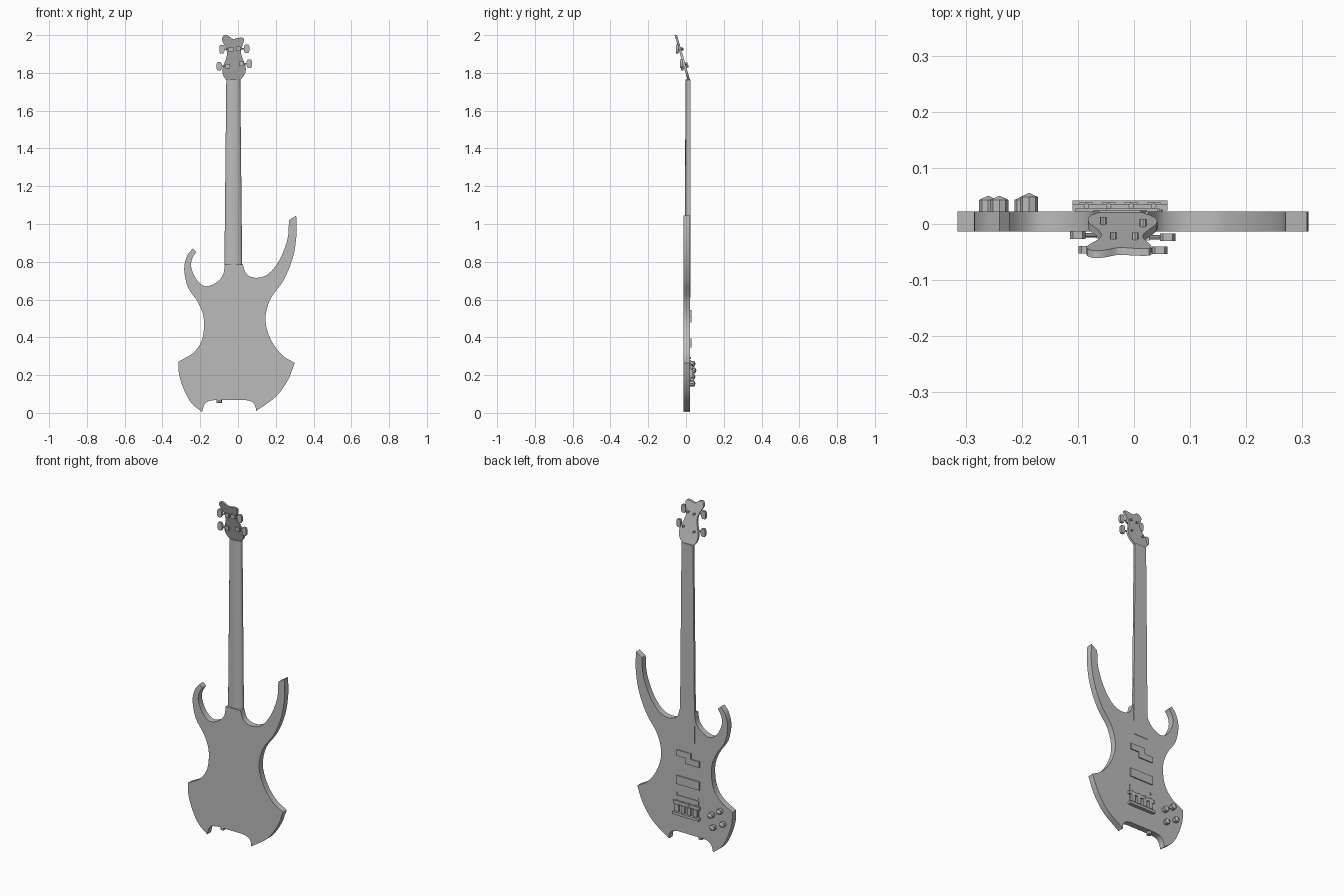
import bpy, bmesh, math
from mathutils import Vector, Matrix

if "Cube" in bpy.data.objects:
    bpy.data.objects.remove(bpy.data.objects["Cube"], do_unlink=True)

grey = bpy.data.materials.new("plain_grey")
grey.use_nodes = True
tone = (0.5, 0.5, 0.5, 1)
grey.diffuse_color = tone
grey.node_tree.nodes["Principled BSDF"].inputs["Base Color"].default_value = tone


def finish(name, bm, smooth=False):
    """Turn a bmesh into a named object with the shared material."""
    bmesh.ops.recalc_face_normals(bm, faces=bm.faces)
    mesh = bpy.data.meshes.new(name)
    bm.to_mesh(mesh)
    bm.free()
    mesh.materials.append(grey)
    obj = bpy.data.objects.new(name, mesh)
    bpy.context.collection.objects.link(obj)
    if smooth:
        bpy.ops.object.select_all(action="DESELECT")
        obj.select_set(True)
        bpy.context.view_layer.objects.active = obj
        bpy.ops.object.shade_smooth_by_angle(angle=math.radians(30))
    return obj


def spline(points, steps=4):
    """Smooth curve through the points, open at the ends."""
    pts = [Vector(p) for p in points]
    if len(pts) < 3:
        return pts
    ext = [2 * pts[0] - pts[1]] + pts + [2 * pts[-1] - pts[-2]]
    out = []
    for a, b, c, d in zip(ext, ext[1:], ext[2:], ext[3:]):
        for i in range(steps):
            t = i / steps
            out.append(0.5 * (2 * b + (c - a) * t + (2 * a - 5 * b + 4 * c - d) * t * t
                              + (3 * b - a - 3 * c + d) * t ** 3))
    return out + [pts[-1]]


def prism(name, outline, back, front, smooth=False):
    """Extrude an (x, z) outline in y; back and front are functions of z."""
    bm = bmesh.new()
    rings = [[bm.verts.new((p[0], y(p[1]), p[1])) for p in outline] for y in (back, front)]
    bm.faces.new(rings[0])
    bm.faces.new(rings[1])
    for i in range(len(outline)):
        j = (i + 1) % len(outline)
        bm.faces.new((rings[0][i], rings[0][j], rings[1][j], rings[1][i]))
    return finish(name, bm, smooth)


def flat(y):
    return lambda z: y


def plate(name, x0, x1, z0, z1, y0, y1):
    return prism(name, [(x0, z0), (x1, z0), (x1, z1), (x0, z1)], flat(y0), flat(y1))


def rod(name, start, end, r0, r1=None, sides=8):
    """Cylinder or cone between two points."""
    start, end = Vector(start), Vector(end)
    axis = end - start
    bm = bmesh.new()
    bmesh.ops.create_cone(bm, cap_ends=True, segments=sides, radius1=r0,
                          radius2=r0 if r1 is None else r1, depth=axis.length)
    turn = axis.to_track_quat("Z", "Y").to_matrix().to_4x4()
    bm.transform(Matrix.Translation((start + end) / 2) @ turn)
    return finish(name, bm)


# Body: curved runs meeting at sharp corners
runs = [
    [(-.19, .005), (-.18, .04), (-.16, .06), (-.125, .068)],
    [(.04, .068), (.075, .058), (.092, .035), (.095, .01)],
    [(.095, .01), (.2, .085), (.265, .175), (.3, .265)],
    [(.3, .265), (.235, .305), (.175, .385), (.145, .49), (.17, .6), (.24, .7),
     (.29, .82), (.31, .945), (.308, 1.045)],
    [(.27, 1.02), (.262, .92), (.22, .81), (.16, .735), (.095, .715), (.045, .735), (.025, .785)],
    [(-.07, .785), (-.08, .73), (-.115, .69), (-.17, .67), (-.215, .7), (-.245, .76),
     (-.245, .81), (-.222, .852)],
    [(-.24, .87), (-.27, .83), (-.285, .76), (-.265, .665), (-.215, .59), (-.185, .52),
     (-.18, .45), (-.195, .375), (-.24, .315), (-.315, .272)],
    [(-.315, .272), (-.312, .205), (-.285, .12), (-.245, .05), (-.19, .005)],
]
outline = []
for run in runs:
    for p in spline(run):
        if not outline or (p - outline[-1]).length > .002:
            outline.append(p)
outline.pop()
prism("body", outline, flat(-.013), flat(.022), True)

# Neck: half-round section tapering to the nut
bm = bmesh.new()
rings = []
for z, half, depth in ((.78, .047, .02), (1.765, .037, .017)):
    rings.append([bm.verts.new((-.025 - half * math.cos(math.pi * i / 12),
                                .014 - depth * math.sin(math.pi * i / 12), z)) for i in range(13)])
for ring in rings:
    bm.faces.new(ring)
for i in range(13):
    j = (i + 1) % 13
    bm.faces.new((rings[0][i], rings[0][j], rings[1][j], rings[1][i]))
finish("neck", bm, True)
prism("fretboard", [(-.073, .61), (.023, .61), (.012, 1.765), (-.062, 1.765)],
      flat(.014), flat(.0245))


# Headstock: leans back from the nut
def face_y(z):
    return .022 - .29 * (z - 1.76)


def rear_y(z):
    return face_y(z) - .013


head = [(-.06, 1.76), (-.08, 1.79), (-.08, 1.83), (-.06, 1.885), (-.062, 1.925), (-.085, 1.975),
        (-.072, 2), (-.05, 1.995), (-.027, 1.98), (0, 1.985), (.027, 1.985), (.03, 1.965),
        (.016, 1.92), (.021, 1.885), (.04, 1.835), (.037, 1.795), (.01, 1.76)]
prism("headstock", spline(head, 3), rear_y, face_y, True)

# Tuners: gear housing, shaft, oval key and string post
for n, (px, kx, z) in enumerate([(-.037, -.085, 1.925), (-.055, -.1, 1.835),
                                 (.002, .046, 1.928), (.016, .06, 1.848)]):
    tag = f"tuner_{n + 1}_"
    y = rear_y(z) - .007
    plate(tag + "housing", px - .012, px + .012, z - .011, z + .011, y - .006, y + .008)
    rod(tag + "shaft", (px, y, z), (kx, y, z), .004)
    key = [(kx + .014 * sx, z + sz) for sx, sz in
           ((-.6, -.023), (.6, -.023), (1, -.012), (1, .012), (.6, .023), (-.6, .023),
            (-1, .012), (-1, -.012))]
    prism(tag + "key", key, flat(y - .007), flat(y + .007))
    rod(tag + "post", (px, y, z), (px, face_y(z) + .012, z), .006)

# Pickups: split offset pair and a single bar
plate("neck_pickup_upper", -.05, .042, .51, .545, .02, .028)
plate("neck_pickup_lower", -.105, -.012, .478, .512, .02, .028)
plate("bridge_pickup", -.105, .045, .345, .395, .02, .028)

# Bridge: base plate, two bars and four saddles
plate("bridge_base", -.1, .05, .17, .28, .02, .026)
plate("bridge_front_bar", -.11, .06, .232, .25, .024, .036)
plate("bridge_rear_bar", -.11, .06, .17, .185, .024, .042)
for i in range(4):
    x = -.085 + i * .04
    plate(f"saddle_{i + 1}", x - .012, x + .012, .19, .23, .024, .038)
    rod(f"saddle_screw_{i + 1}", (x, .032, .185), (x, .032, .255), .005)
for i, x in enumerate((-.095, .045)):
    rod(f"bridge_stud_{i + 1}", (x, .02, .29), (x, .026, .29), .006)

# Control knobs with pointed caps
for i, (x, z, y) in enumerate([(-.187, .225, .027), (-.24, .26, .022),
                               (-.197, .155, .022), (-.26, .19, .022)]):
    rod(f"knob_{i + 1}", (x, .015, z), (x, y + .021, z), .016)
    rod(f"knob_cap_{i + 1}", (x, y + .021, z), (x, y + .028, z), .016, .001)

# Output jack under the body
rod("output_jack", (-.1, .004, .052), (-.1, .004, .075), .014)
